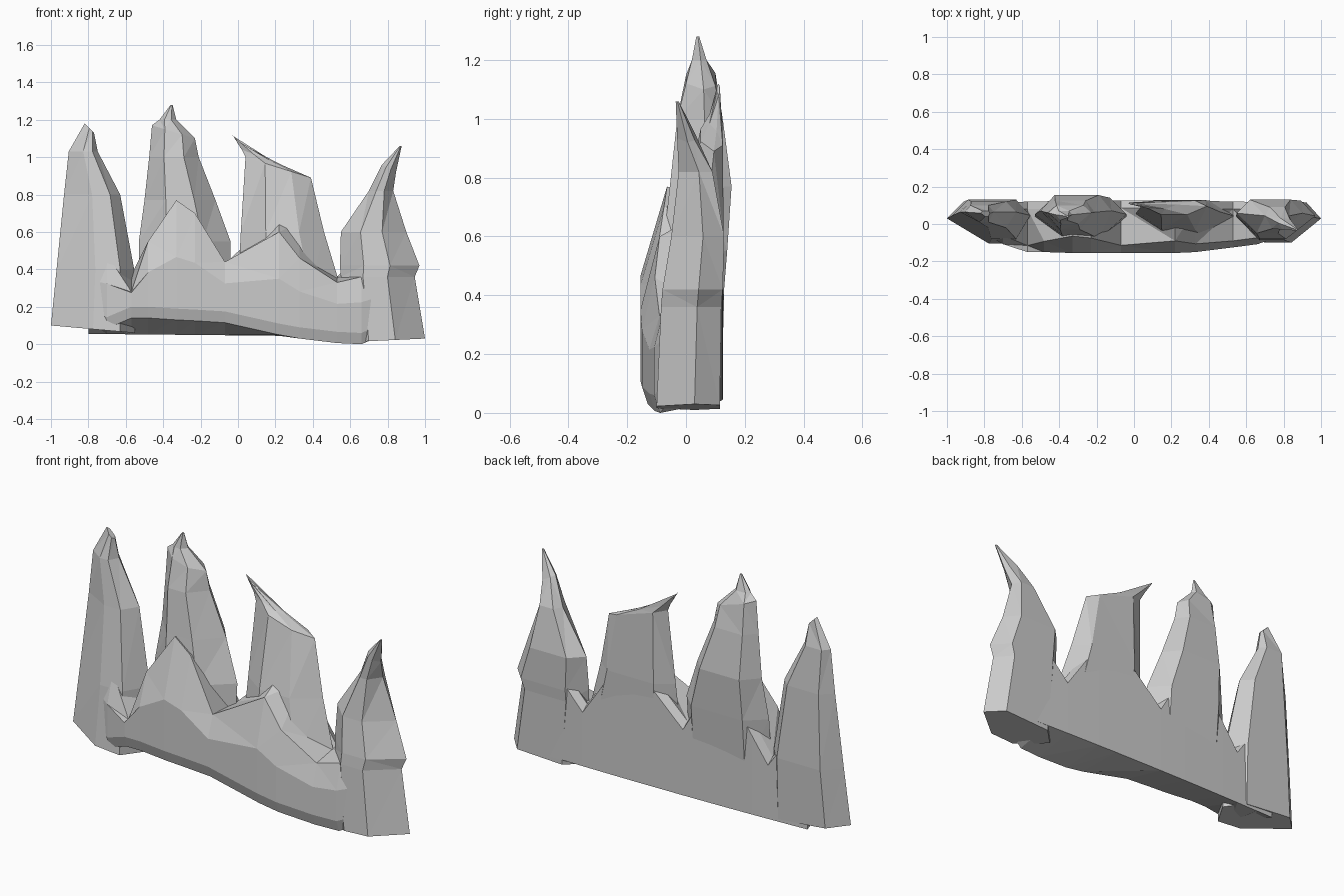
import bpy, bmesh


def loft(name, rings):
    """Skin a row of equal-length point rings and cap both ends with flat triangles."""
    bm = bmesh.new()
    rows = [[bm.verts.new(p) for p in r] for r in rings]
    n = len(rows[0])
    for a, b in zip(rows, rows[1:]):
        for i in range(n):
            j = (i + 1) % n
            bm.faces.new((a[i], a[j], b[j], b[i]))
    bm.faces.new(rows[0])
    bm.faces.new(rows[-1])
    bmesh.ops.triangulate(bm, faces=bm.faces[:])
    bmesh.ops.recalc_face_normals(bm, faces=bm.faces[:])
    me = bpy.data.meshes.new(name)
    bm.to_mesh(me)
    bm.free()
    ob = bpy.data.objects.new(name, me)
    bpy.context.collection.objects.link(ob)
    return ob


def wall_section(x, bottom, front, ridge, crest):
    """Cross-section of the low wall: belly in front, leaning ridge, flat back."""
    back = 0.126 - 0.02 * x * x
    lean = front + 0.035 + 0.15 * max(0, ridge - 0.4)
    return [(x, back, 0.047 - 0.01 * x), (x, front + 0.02, bottom), (x, front, bottom + 0.06),
            (x, front, bottom * 0.6 + 0.08 + ridge * 0.4), (x, lean, ridge),
            (x, back - 0.04, crest), (x, back, crest - 0.03)]


def spire_ring(edges, z, xl, xr, front, back, drop=0):
    """Six-sided ring whose right end sits lower than its left by drop."""
    mid = front * 0.4 + back * 0.6
    pts = [(0, mid), (edges[0], front), (edges[1], front), (1, mid), (0.82, back), (0.2, back)]
    return [(xl + (xr - xl) * t, y, z - drop * t) for t, y in pts]


def add_spire(name, edges, *rings):
    """Loft one spire and fuse it into the wall."""
    part = loft(name, [spire_ring(edges, *r) for r in rings])
    mod = wall.modifiers.new(name, 'BOOLEAN')
    mod.operation, mod.solver, mod.object = 'UNION', 'EXACT', part
    bpy.context.view_layer.objects.active = wall
    bpy.ops.object.modifier_apply(modifier=mod.name)
    bpy.data.objects.remove(part)


# Low wall with the front humps and valleys
wall = loft("rock_wall", [wall_section(*c) for c in (
    (-0.80, 0.12, -0.05, 0.48, 0.5),
    (-0.70, 0.085, -0.108, 0.48, 0.55),
    (-0.57, 0.14, -0.15, 0.28, 0.37),
    (-0.48, 0.14, -0.15, 0.55, 0.5),
    (-0.33, 0.13, -0.155, 0.77, 0.72),
    (-0.23, 0.125, -0.155, 0.70, 0.7),
    (-0.07, 0.115, -0.155, 0.44, 0.43),
    (0.22, 0.05, -0.155, 0.60, 0.7),
    (0.33, 0.03, -0.15, 0.46, 0.65),
    (0.53, 0.006, -0.125, 0.33, 0.36),
    (0.66, 0.0, -0.108, 0.36, 0.5),
    (0.80, 0.06, -0.06, 0.38, 0.5))])

# Four pointed spires
add_spire("left_spire", (0.5, 0.82),
          (0.1, -1.0, -0.55, -0.105, 0.12, 0.04), (0.4, -0.97, -0.555, -0.08, 0.13),
          (0.8, -0.93, -0.63, -0.02, 0.12), (1.03, -0.905, -0.75, 0.01, 0.10),
          (1.18, -0.82, -0.77, 0.04, 0.07, 0.05))
add_spire("tall_spire", (0.3, 0.7),
          (0.3, -0.53, -0.04, -0.11, 0.12), (0.55, -0.53, -0.04, -0.08, 0.14),
          (0.77, -0.50, -0.12, -0.055, 0.155), (1.0, -0.475, -0.21, -0.03, 0.125),
          (1.17, -0.46, -0.23, 0.0, 0.10, 0.07), (1.2, -0.42, -0.33, 0.02, 0.07),
          (1.28, -0.36, -0.35, 0.035, 0.045))
add_spire("hooked_spire", (0.3, 0.7),
          (0.3, 0.0, 0.55, -0.08, 0.118), (0.6, 0.015, 0.46, -0.03, 0.128),
          (1.0, 0.04, 0.39, 0.05, 0.125, 0.11), (1.04, 0.02, 0.23, 0.08, 0.12, 0.08),
          (1.12, -0.03, 0.0, 0.105, 0.115, 0.04))
add_spire("right_spire", (0.3, 0.63),
          (0.01, 0.57, 1.0, -0.1, 0.115, -0.02), (0.36, 0.55, 0.945, -0.085, 0.12),
          (0.42, 0.545, 0.97, -0.08, 0.125), (0.6, 0.55, 0.9, -0.05, 0.13),
          (0.82, 0.70, 0.83, -0.025, 0.09), (0.96, 0.77, 0.845, -0.03, 0.03, 0.04),
          (1.06, 0.865, 0.875, -0.035, -0.025))
